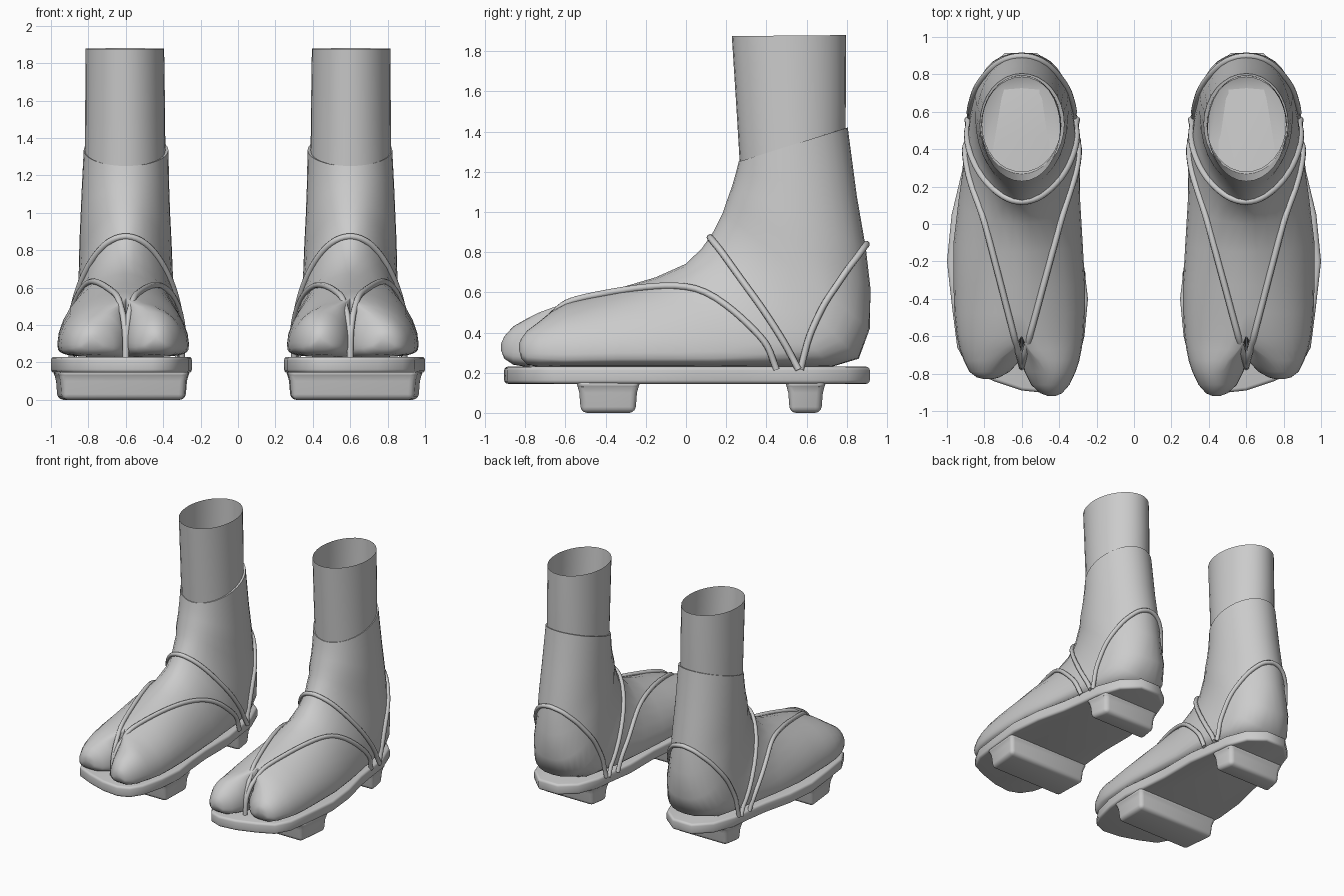
import bpy, bmesh
from math import pi, cos, sin, copysign
from mathutils import Vector
from mathutils.bvhtree import BVHTree

if "Cube" in bpy.data.objects:
    bpy.data.objects.remove(bpy.data.objects["Cube"])

N = 32      # points per foot cross-section
MID = 0.6   # centre line of one foot; the other is mirrored


def ring(top, bot, x0, x1, w=0.5, p=1.0, q=1.0, cx=MID):
    """Cross-section between a top and a bottom (y, z) point; w = height of widest spot,
    p and q = squareness of the lower and upper half."""
    pts = []
    for k in range(N):
        t = pi / 2 - 2 * pi * k / N
        c, s = cos(t), sin(t)
        e = p if s < 0 else q
        c, s = copysign(abs(c) ** e, c), copysign(abs(s) ** e, s)
        u = w + ((1 - w) if s > 0 else w) * s
        x = cx + c * ((x1 - cx) if c > 0 else (cx - x0))
        pts.append((x, bot[0] + (top[0] - bot[0]) * u, bot[1] + (top[1] - bot[1]) * u))
    return pts


def loft(bm, rings, cap_start=False, cap_end=False):
    vs = [[bm.verts.new(q) for q in r] for r in rings]
    n = len(vs[0])
    for a, b in zip(vs, vs[1:]):
        for i in range(n):
            j = (i + 1) % n
            bm.faces.new((a[i], a[j], b[j], b[i]))
    if cap_start:
        bm.faces.new(vs[0])
    if cap_end:
        bm.faces.new(vs[-1])


def finish(name, bm=None, data=None, bevel=0, angle=50):
    """Make the object, bevel it, mirror it to the other foot and shade it."""
    if bm:
        bmesh.ops.remove_doubles(bm, verts=bm.verts, dist=0.0005)
        bmesh.ops.recalc_face_normals(bm, faces=bm.faces)
        data = bpy.data.meshes.new(name)
        bm.to_mesh(data)
    ob = bpy.data.objects.new(name, data)
    bpy.context.collection.objects.link(ob)
    bpy.ops.object.select_all(action='DESELECT')
    ob.select_set(True)
    bpy.context.view_layer.objects.active = ob
    if data.id_type == 'CURVE':
        bpy.ops.object.convert(target='MESH')
        ob = bpy.context.object
    if bevel:
        b = ob.modifiers.new("bevel", 'BEVEL')
        b.width, b.segments, b.limit_method = bevel, 3, 'ANGLE'
        b.angle_limit = 0.8
    ob.modifiers.new("mirror", 'MIRROR').use_mirror_merge = False
    bpy.ops.object.convert(target='MESH')
    bpy.ops.object.shade_smooth_by_angle(angle=angle * pi / 180)


# Sock: rings fan from the instep round the heel and up to the cuff
G = 0.228
body = [
    ((-.6, .545), (-.6, G), .27, .947, .2, .5, 1.0),
    ((-.48, .58), (-.48, G), .263, .96, .19, .5, 1.05),
    ((-.33, .622), (-.33, G), .262, .965, .18, .5, 1.1),
    ((-.15, .675), (-.10, G), .274, .966, .16, .5, 1.13),
    ((0, .742), (.15, G), .288, .938, .15, .5, 1.2),
    ((.08, .82), (.45, G), .298, .90, .2, .5, 1.18),
    ((.135, .90), (.72, G), .325, .875, .28, .6, 1.08),
    ((.165, .96), (.86, .27), .338, .862, .36, .75),
    ((.185, 1.0), (.915, .42), .348, .852, .42, .85),
    ((.205, 1.06), (.918, .62), .355, .848),
    ((.23, 1.13), (.895, .82), .362, .842),
    ((.25, 1.20), (.85, 1.08), .368, .835),
    ((.262, 1.25), (.805, 1.42), .372, .825),
    ((.28, 1.25), (.785, 1.415), .39, .812),
]
bm = bmesh.new()
loft(bm, [ring(*s) for s in body])
# Split toes: y, x0, x1, top z, bottom z, how far the lobe has separated
big_toe = [(-.6, .27, .6, .545, G, 0), (-.67, .28, .6, .522, G, .25),
           (-.73, .292, .598, .5, G, .65),
           (-.79, .312, .585, .47, G, 1), (-.86, .345, .55, .43, .24, 1),
           (-.905, .385, .50, .38, .27, 1), (-.92, .42, .46, .345, .31, 1)]
small_toes = [(-.6, .6, .947, .545, G, 0), (-.67, .6, .932, .505, G, .3),
              (-.73, .612, .91, .455, G, .8),
              (-.79, .665, .88, .41, .24, 1), (-.82, .72, .84, .37, .27, 1),
              (-.83, .76, .80, .345, .31, 1)]
for lobe in (big_toe, small_toes):
    rings = []
    for y, x0, x1, zt, zb, f in lobe:
        cx = MID + ((x0 + x1) / 2 - MID) * f
        if lobe is big_toe:
            x1 = max(MID + (x1 - MID) * f, cx)
        else:
            x0 = min(MID + (x0 - MID) * f, cx)
        rings.append(ring((y, zt), (y, zb), x0, x1, .2 + .12 * f, .5 + .2 * f, 1, cx))
    loft(bm, rings, cap_end=True)
bmesh.ops.remove_doubles(bm, verts=bm.verts, dist=0.0005)
bmesh.ops.recalc_face_normals(bm, faces=bm.faces)
surface = BVHTree.FromBMesh(bm)
finish("socks", bm, angle=60)

# Bare legs, open at the top
bm = bmesh.new()
loft(bm, [ring((.27, 1.2), (.793, 1.36), .388, .818),
          ring((.252, 1.5), (.796, 1.6), .39, .817),
          ring((.228, 1.875), (.795, 1.88), .395, .815)])
finish("legs", bm)

# Sandal soles
outline = [(.246, -.4), (.265, -.6), (.31, -.78), (.37, -.87), (.46, -.905), (.6, -.89),
           (.75, -.84), (.88, -.78), (.945, -.66), (.972, -.45), (1, -.2), (.975, .05),
           (.92, .28), (.895, .45), (.875, .62), (.81, .8), (.69, .915), (.52, .915),
           (.4, .82), (.335, .65), (.315, .48), (.288, .3), (.288, 0), (.27, -.2)]
bm = bmesh.new()
loft(bm, [[(x, y, z) for x, y in outline] for z in (.145, .23)], True, True)
finish("sandal_soles", bm, bevel=.018)


# Sandal teeth: rounded blocks that flare into the sole
def tooth(name, y0, y1, xa, xb, xc, xd):
    bm = bmesh.new()
    rings = []
    for z, d in ((0, .012), (.1, .004), (.13, -.004), (.155, -.022)):
        rings.append([(xa + d, y0 + d, z), (xb - d, y0 + d, z),
                      (xd - d, y1 - d, z), (xc + d, y1 - d, z)])
    loft(bm, rings, True, True)
    finish(name, bm, bevel=.03)


tooth("front_teeth", -.535, -.24, .275, .95, .268, .98)
tooth("back_teeth", .505, .685, .34, .87, .365, .84)


# Straps: cords laid on the sock surface
def strap(name, pts, drop=False):
    path = []
    for a, b in zip(pts, pts[1:]):
        for i in range(6):
            path.append(Vector(a).lerp(Vector(b), i / 6))
    path.append(Vector(pts[-1]))
    for i, q in enumerate(path):
        if drop and -.62 < q.y < .15:      # keep the plan line, drop onto the foot
            loc, nor, _, _ = surface.ray_cast(Vector((q.x, q.y, 1)), Vector((0, 0, -1)))
        elif q.z > .27 and q.y > -.62:
            loc, nor, _, _ = surface.find_nearest(q)
        else:
            continue
        if loc:
            path[i] = loc + nor * .008
    # even out the cord
    for _ in range(4):
        path = [path[0]] + [(a + b * 2 + c) / 4 for a, b, c in
                            zip(path, path[1:], path[2:])] + [path[-1]]
    cu = bpy.data.curves.new(name, 'CURVE')
    cu.dimensions, cu.bevel_depth, cu.bevel_resolution = '3D', .017, 2
    cu.use_fill_caps = True
    sp = cu.splines.new('POLY')
    sp.points.add(len(path) - 1)
    for s, q in zip(sp.points, path):
        s.co = (*q, 1)
    finish(name, data=cu)


def both(half):
    return half + [(1.195 - x, y, z) for x, y, z in half[-2::-1]]


for name, s in (("outer_toe_straps", 1), ("inner_toe_straps", -1.04)):
    strap(name, [(MID + s * x, y, z) for x, y, z in
                 ((0, -.765, .21), (.002, -.755, .36), (.015, -.70, .46), (.04, -.6, .54),
                  (.09, -.4, .59), (.165, -.1, .64), (.24, .2, .53),
                  (.285, .4, .35), (.288, .45, .215))], drop=True)
strap("ankle_straps", both([(.305, .56, .215), (.31, .5, .33), (.32, .38, .52),
                            (.36, .25, .70), (.45, .16, .82), (.6, .125, .875)]))
strap("heel_straps", both([(.318, .57, .215), (.32, .61, .38), (.335, .69, .55),
                           (.40, .81, .72), (.5, .89, .82), (.6, .905, .845)]))
